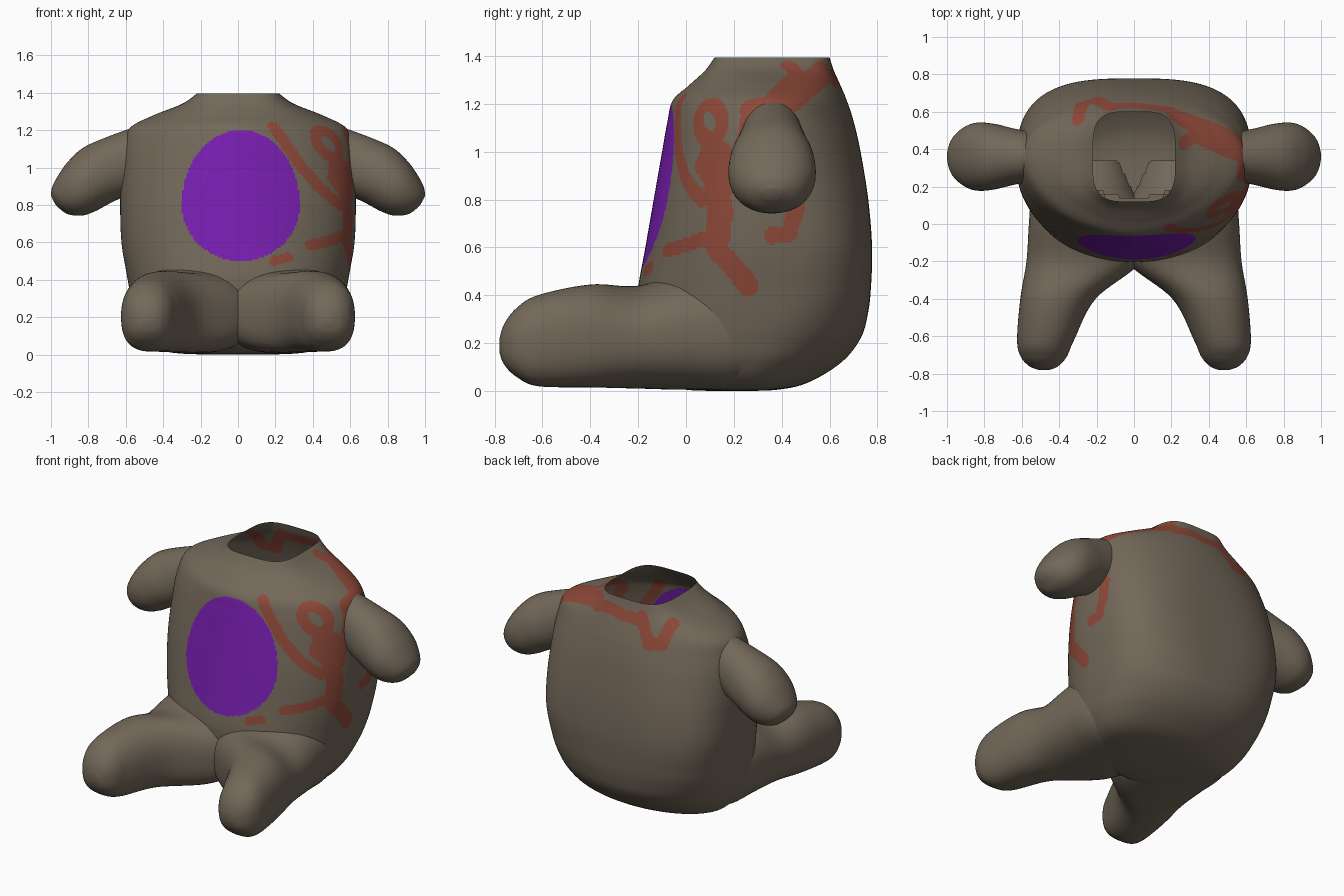
import bpy, bmesh, math
from mathutils import Vector
from mathutils.bvhtree import BVHTree
from mathutils.kdtree import KDTree

if "Cube" in bpy.data.objects:
    bpy.data.objects.remove(bpy.data.objects["Cube"])


def material(name, rgb):
    m = bpy.data.materials.new(name)
    m.diffuse_color = (*rgb, 1)
    m.use_nodes = True
    m.node_tree.nodes["Principled BSDF"].inputs["Base Color"].default_value = m.diffuse_color
    return m


FUR = material("brown_fur", (0.17, 0.138, 0.10))
PURPLE = material("purple_patch", (0.185, 0.013, 0.43))
STAIN = material("rusty_stain", (0.27, 0.066, 0.04))


def superellipse(count, n_neg, n_pos):
    """Unit outline in polar steps, with its own squareness on each half."""
    pts = []
    for i in range(count):
        a = 2 * math.pi * i / count
        c, s = math.cos(a), math.sin(a)
        n = n_pos if s >= 0 else n_neg
        r = (abs(c) ** n + abs(s) ** n) ** (-1 / n)
        pts.append((c * r, s * r))
    return pts


def catmull(a, b, c, d, t):
    return 0.5 * (2 * b + (c - a) * t + (2 * a - 5 * b + 4 * c - d) * t * t
                  + (3 * b - a - 3 * c + d) * t ** 3)


def loft(name, rings, steps, cap_start=True, cap_end=True):
    """Smooth skin through matching rings of points."""
    last = len(rings) - 1
    rows = []
    for k in range(last):
        q = [rings[max(0, min(last, k + j))] for j in (-1, 0, 1, 2)]
        for s in range(steps):
            rows.append([catmull(*p, s / steps) for p in zip(*q)])
    rows.append(rings[-1])
    bm = bmesh.new()
    grid = [[bm.verts.new((p.x, p.y, max(p.z, 0))) for p in row] for row in rows]
    n = len(rings[0])
    for lo, hi in zip(grid, grid[1:]):
        for i in range(n):
            j = (i + 1) % n
            bm.faces.new((lo[i], lo[j], hi[j], hi[i]))
    if cap_start:
        bm.faces.new(grid[0][::-1])
    if cap_end:
        bm.faces.new(grid[-1])
    bmesh.ops.recalc_face_normals(bm, faces=bm.faces)
    for f in bm.faces:
        f.smooth = True
    mesh = bpy.data.meshes.new(name)
    bm.to_mesh(mesh)
    bm.free()
    obj = bpy.data.objects.new(name, mesh)
    bpy.context.collection.objects.link(obj)
    mesh.materials.append(FUR)
    return obj


def surface(obj):
    me = obj.data
    return BVHTree.FromPolygons([v.co for v in me.vertices], [list(p.vertices) for p in me.polygons])


def trim_inside(obj, trees, depth=0.01):
    """Remove faces buried inside other parts."""
    bm = bmesh.new()
    bm.from_mesh(obj.data)
    buried = set()
    for v in bm.verts:
        for tree in trees:
            co, normal, _, dist = tree.find_nearest(v.co, 0.35)
            if co and (v.co - co).dot(normal) < -max(depth, 0.7 * dist):
                buried.add(v)
                break
    bmesh.ops.delete(bm, geom=[f for f in bm.faces if all(v in buried for v in f.verts)],
                     context="FACES")
    bm.to_mesh(obj.data)
    bm.free()


# Torso, open at the neck: z, half width, front y, back y, centre y, squareness front / back
TORSO = [
    (0.00, 0.02, 0.18, 0.22, 0.20, 2.2, 2.0),
    (0.005, 0.30, 0.00, 0.38, 0.22, 2.3, 2.0),
    (0.035, 0.43, -0.09, 0.51, 0.25, 2.3, 2.0),
    (0.12, 0.51, -0.16, 0.65, 0.28, 2.3, 2.1),
    (0.22, 0.55, -0.19, 0.73, 0.30, 2.3, 2.35),
    (0.32, 0.575, -0.20, 0.76, 0.32, 2.3, 2.6),
    (0.43, 0.595, -0.20, 0.773, 0.32, 2.25, 2.85),
    (0.60, 0.623, -0.17, 0.778, 0.32, 2.2, 3.0),
    (0.80, 0.63, -0.135, 0.762, 0.32, 2.15, 2.8),
    (1.00, 0.625, -0.10, 0.73, 0.33, 2.0, 2.4),
    (1.13, 0.61, -0.077, 0.70, 0.34, 1.9, 2.1),
    (1.215, 0.575, -0.055, 0.672, 0.35, 1.8, 2.0),
    (1.28, 0.45, 0.015, 0.645, 0.355, 1.95, 2.2),
    (1.34, 0.30, 0.08, 0.618, 0.36, 2.7, 2.9),
    (1.395, 0.22, 0.12, 0.60, 0.36, 3.8, 3.8),
]
rings = []
for z, hx, yf, yb, cy, nf, nb in TORSO:
    rings.append([Vector((u * hx, cy + v * ((yb - cy) if v > 0 else (cy - yf)), z))
                  for u, v in superellipse(360, nf, nb)])
torso = loft("torso", rings, 18, cap_end=False)
torso.data.materials.append(PURPLE)
torso.data.materials.append(STAIN)

# Legs: y, inner x, outer x, bottom z, top z
LEG = [
    (-0.78, 0.45, 0.51, 0.16, 0.22),
    (-0.76, 0.405, 0.56, 0.11, 0.28),
    (-0.71, 0.36, 0.605, 0.06, 0.345),
    (-0.62, 0.32, 0.625, 0.02, 0.40),
    (-0.40, 0.205, 0.608, 0.015, 0.445),
    (-0.20, -0.04, 0.575, 0.01, 0.44),
    (0.00, -0.08, 0.562, 0.005, 0.50),
    (0.18, 0.00, 0.545, 0.01, 0.50),
    (0.34, 0.06, 0.49, 0.05, 0.42),
]
# Arms: distance along arm, half height, offset, half depth
ARM = [
    (-0.12, 0.155, -0.010, 0.12),
    (0.05, 0.165, 0.003, 0.15),
    (0.17, 0.165, 0.009, 0.176),
    (0.27, 0.152, -0.004, 0.182),
    (0.345, 0.127, -0.015, 0.16),
    (0.41, 0.082, -0.014, 0.11),
    (0.44, 0.028, 0.0, 0.04),
]
AXIS, UP = Vector((0.88, 0, -0.47)), Vector((0.47, 0, 0.88))
limbs = []
for side, label in ((1, "right"), (-1, "left")):
    rings = [[Vector((side * ((x0 + x1) / 2 + u * (x1 - x0) / 2), y,
                      (z0 + z1) / 2 + v * (z1 - z0) / 2))
              for u, v in superellipse(64, 2.6, 2.2)] for y, x0, x1, z0, z1 in LEG]
    limbs.append(loft("leg_" + label, rings, 8))
    rings = []
    for t, h, off, d in ARM:
        ring = [Vector((0.6, 0.36, 1.03)) + AXIS * t + UP * (off + v * h) + Vector((0, u * d, 0))
                for u, v in superellipse(48, 2.1, 2.1)]
        rings.append([Vector((side * p.x, p.y, p.z)) for p in ring])
    limbs.append(loft("arm_" + label, rings, 7))

# Stains: brush strokes cast onto the torso from one view (view, radius, path)
CAST = {
    "front": (lambda a, b: Vector((a, -3, b)), Vector((0, 1, 0))),
    "side": (lambda a, b: Vector((3, a, b)), Vector((-1, 0, 0))),
    "top": (lambda a, b: Vector((a, b, 3)), Vector((0, 0, -1))),
}
loop = [(0.10 + 0.05 * math.cos(k * math.pi / 8), 1.125 + 0.075 * math.sin(k * math.pi / 8))
        for k in range(17)]
STROKES = [
    ("side", 0.034, loop),
    ("front", 0.033, [(0.19, 1.22), (0.25, 1.13), (0.335, 1.01), (0.42, 0.91), (0.54, 0.80)]),
    ("side", 0.035, [(0.09, 1.02), (0.06, 0.94), (0.12, 0.86)]),
    ("side", 0.04, [(0.14, 1.01), (0.20, 0.96), (0.17, 0.85)]),
    ("side", 0.05, [(0.13, 0.97), (0.13, 0.85)]),
    ("side", 0.06, [(0.12, 0.88), (0.14, 0.75), (0.13, 0.65)]),
    ("side", 0.03, [(0.12, 0.65), (0.03, 0.62), (-0.085, 0.585)]),
    ("front", 0.026, [(0.19, 0.50), (0.27, 0.52)]),
    ("side", 0.045, [(0.12, 0.60), (0.20, 0.52), (0.26, 0.44)]),
    ("side", 0.035, [(0.36, 0.65), (0.43, 0.66), (0.46, 0.76), (0.47, 0.87)]),
    ("side", 0.05, [(0.27, 1.18), (0.35, 1.20), (0.45, 1.25), (0.56, 1.32)]),
    ("side", 0.035, [(0.27, 1.17), (0.25, 1.08), (0.22, 0.98)]),
    ("side", 0.035, [(0.50, 1.30), (0.43, 1.36)]),
    ("top", 0.038, [(-0.30, 0.56), (-0.28, 0.64), (-0.20, 0.665), (-0.12, 0.62)]),
    ("top", 0.035, [(-0.12, 0.63), (0.0, 0.635), (0.20, 0.61)]),
    ("top", 0.055, [(0.22, 0.58), (0.32, 0.54), (0.40, 0.50)]),
    ("top", 0.08, [(0.36, 0.50), (0.45, 0.46), (0.54, 0.42)]),
]
polys = torso.data.polygons
tree = KDTree(len(polys))
for p in polys:
    tree.insert(p.center, p.index)
tree.balance()
torso_tree = surface(torso)
for view, radius, path in STROKES:
    origin, ray = CAST[view]
    for (a0, b0), (a1, b1) in zip(path, path[1:]):
        for k in range(17):
            t = k / 16
            hit = torso_tree.ray_cast(origin(a0 + (a1 - a0) * t, b0 + (b1 - b0) * t), ray)[0]
            if hit:
                for _, index, _ in tree.find_range(hit, radius):
                    polys[index].material_index = 2

# Belly patch: egg outline on the front of the torso
for p in polys:
    c = p.center
    h = 0.40 if c.z > 0.8 else 0.30
    if c.y < 0.1 and ((c.x - 0.015) / 0.315) ** 2 + ((c.z - 0.8) / h) ** 2 < 1:
        p.material_index = 1

# Open the joints so the parts read as one hollow skin
limb_trees = [surface(o) for o in limbs]
trim_inside(torso, limb_trees)
for o in limbs:
    trim_inside(o, [torso_tree])
